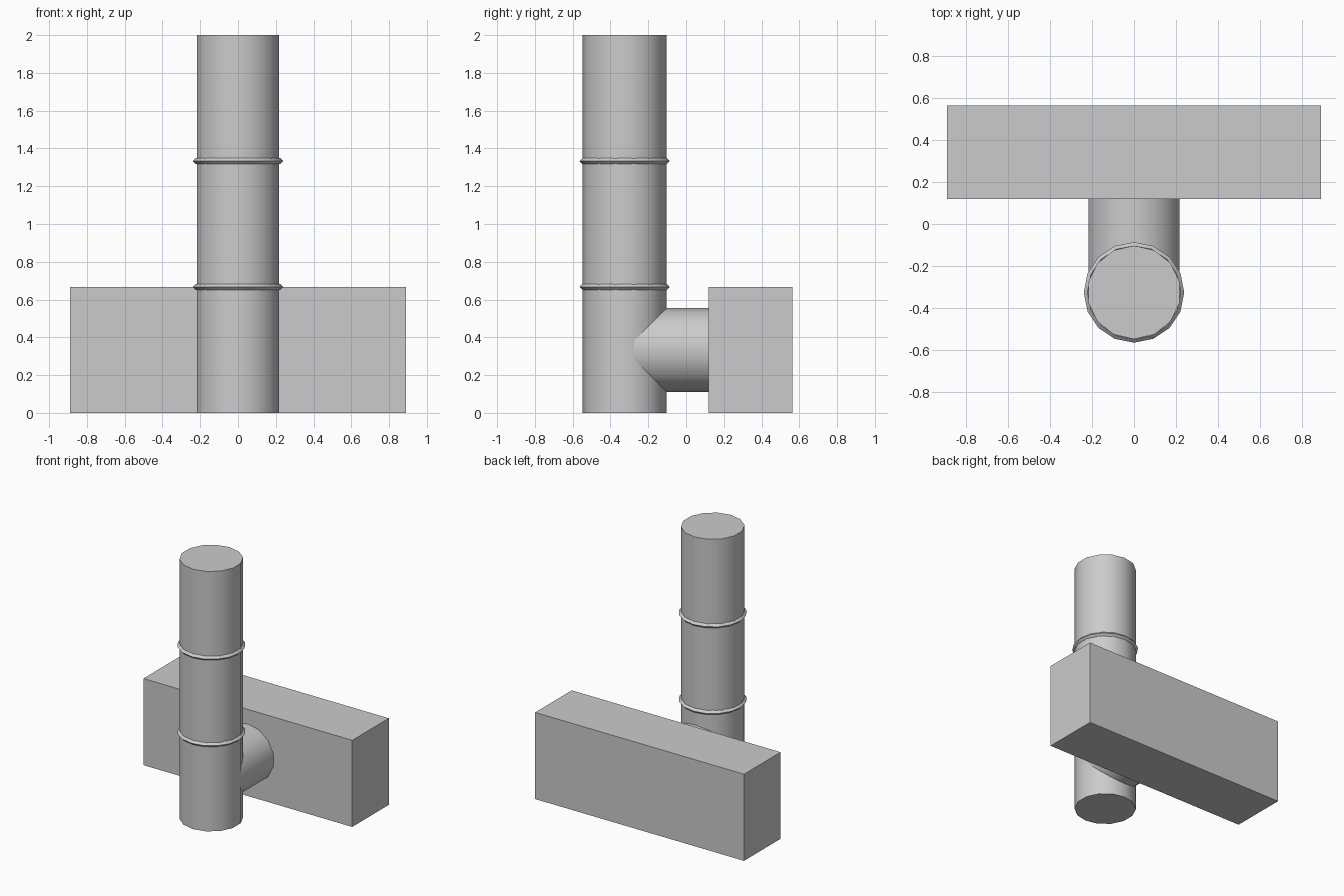
import bpy
import math

cube = bpy.data.objects.get("Cube")
if cube:
    bpy.data.objects.remove(cube, do_unlink=True)

U = 1 / 9            # base module
R = 2 * U            # pipe radius
PIPE_Y = -0.325      # axis of the upright pipe
BOX_Y = PIPE_Y + 6 * U

grey = bpy.data.materials.new("plain grey")
grey.use_nodes = True
colour = (0.6, 0.6, 0.6, 1)
grey.diffuse_color = colour
grey.node_tree.nodes["Principled BSDF"].inputs["Base Color"].default_value = colour


def finish(name, smooth=True):
    obj = bpy.context.object
    obj.name = name
    obj.data.materials.append(grey)
    if smooth:
        bpy.ops.object.shade_smooth_by_angle(angle=math.radians(40))
    return obj


def pipe(name, length, location, tilt=0):
    bpy.ops.mesh.primitive_cylinder_add(vertices=14, radius=R, depth=length,
                                        location=location, rotation=(tilt, 0, 0))
    return finish(name)


# Upright pipe and the branch running back to the box
pipe("upright_pipe", 2, (0, PIPE_Y, 1))
pipe("branch_pipe", 4 * U, (0, PIPE_Y + R, 3 * U), math.pi / 2)

# Thin rings around the upright pipe
for name, height in (("lower_ring", 6 * U), ("upper_ring", 12 * U)):
    bpy.ops.mesh.primitive_torus_add(major_segments=16, minor_segments=4,
                                     major_radius=R, minor_radius=0.15 * U,
                                     location=(0, PIPE_Y, height))
    finish(name)

# Long box at the back
bpy.ops.mesh.primitive_cube_add(size=1, location=(0, BOX_Y, 3 * U))
bpy.context.object.scale = (16 * U, 4 * U, 6 * U)
finish("long_box", smooth=False)
